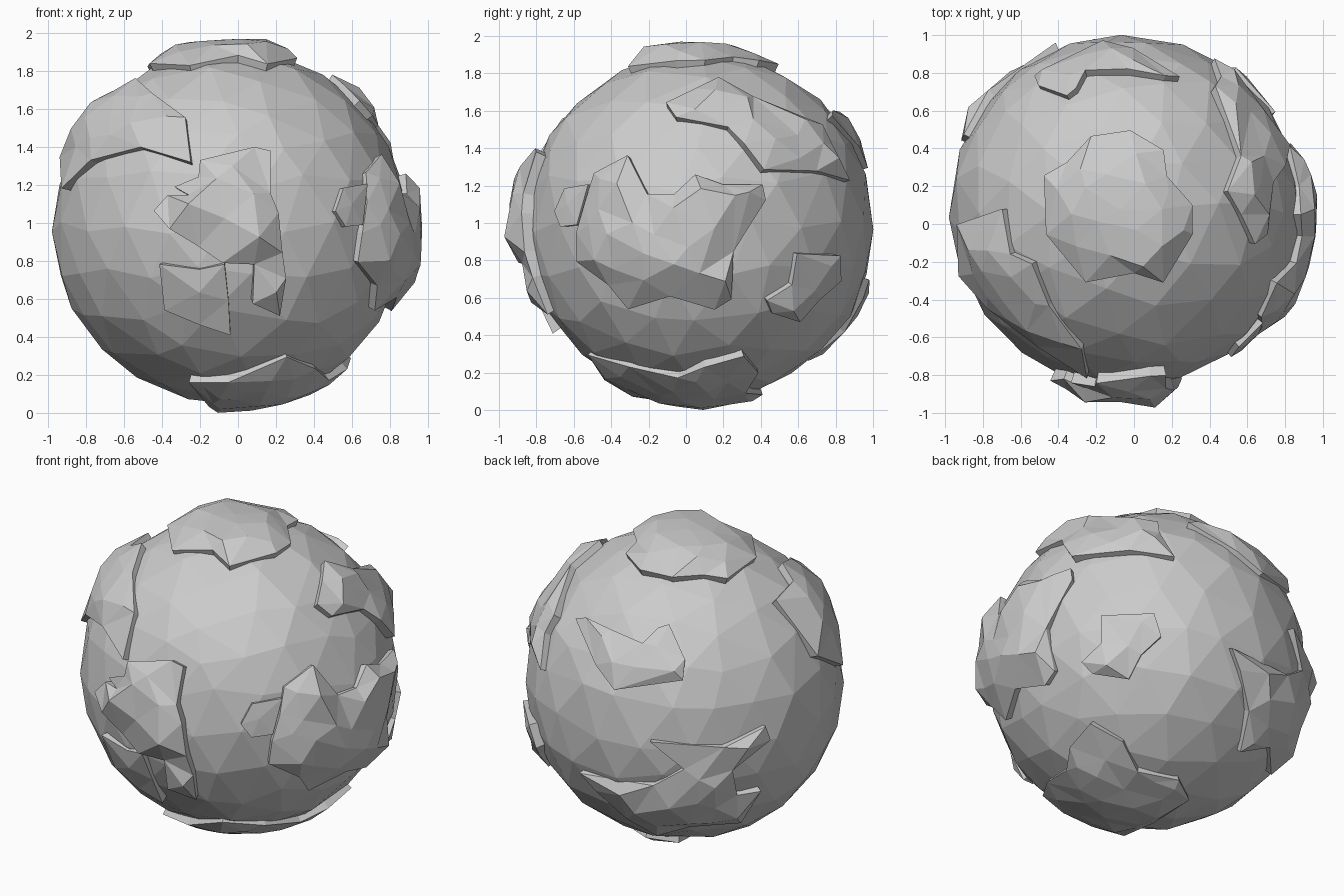
import bpy, bmesh, math, random
from mathutils import Vector
from mathutils.geometry import delaunay_2d_cdt, intersect_point_line

if "Cube" in bpy.data.objects:
    bpy.data.objects.remove(bpy.data.objects["Cube"])

random.seed(4)
C = Vector((-0.04, 0.07, 0.98))   # globe centre
R = 0.932                          # globe radius


def finish(bm, name):
    me = bpy.data.meshes.new(name)
    bm.to_mesh(me)
    bm.free()
    ob = bpy.data.objects.new(name, me)
    bpy.context.collection.objects.link(ob)


def direction(az, el, u, v):
    """Point (u, v) drawn on the globe as seen from azimuth/elevation -> unit direction."""
    a, e = math.radians(az), math.radians(el)
    dh = Vector((math.sin(a), -math.cos(a), 0))
    right = Vector((math.cos(a), math.sin(a), 0))
    up = -math.sin(e) * dh + Vector((0, 0, math.cos(e)))
    d = math.cos(e) * dh + Vector((0, 0, math.sin(e)))
    p = right * u + up * v + Vector((0, 0, 1)) - C
    p -= d * p.dot(d)
    if p.length < R:
        p += d * math.sqrt(R * R - p.length_squared)
    return p.normalized()


def land(name, az, el, outline, height, rim=0.03, step=0.17):
    dirs = [direction(az, el, u, v) for u, v in outline]
    n = sum(dirs, Vector()).normalized()
    ax = n.orthogonal().normalized()
    ay = n.cross(ax)
    pts = [Vector((d.dot(ax), d.dot(ay))) / d.dot(n) for d in dirs]
    k = len(pts)

    def rim_dist(p):
        best = 9
        for i in range(k):
            a, b = pts[i], pts[(i + 1) % k]
            q, t = intersect_point_line(p, a, b)
            q = a if t < 0 else b if t > 1 else Vector(q[:2])
            best = min(best, (p - Vector(q[:2])).length)
        return best

    # scattered hill points inside the coast
    hills = []
    m = int(1.5 / step)
    for i in range(-m, m + 1):
        for j in range(-m, m + 1):
            p = Vector((i + 0.5 * (j % 2) + random.uniform(-.25, .25),
                        j + random.uniform(-.25, .25))) * step
            if rim_dist(p) > 0.055:
                hills.append(p)
    vs, _, fs, *_ = delaunay_2d_cdt(pts + hills, [], [list(range(k))], 1, 1e-5)
    bm = bmesh.new()
    bv = [bm.verts.new(n + ax * p.x + ay * p.y) for p in vs]
    for f in fs:
        bm.faces.new([bv[i] for i in f])
    bmesh.ops.delete(bm, geom=[v for v in bm.verts if not v.link_faces], context='VERTS')
    for v in bm.verts:
        h = rim * random.uniform(.6, 1.3) if v.is_boundary else height * random.uniform(.5, 1)
        v.co = C + v.co.normalized() * (R + h)
    # coast wall going down into the water
    edges = [e for e in bm.edges if e.is_boundary]
    ext = bmesh.ops.extrude_edge_only(bm, edges=edges)
    for v in ext['geom']:
        if isinstance(v, bmesh.types.BMVert):
            v.co = C + (v.co - C).normalized() * (R - 0.05)
    bmesh.ops.recalc_face_normals(bm, faces=bm.faces)
    finish(bm, name)


def px(cx, pts):
    return [((x - cx) / 167, (671 - y) / 167) for x, y in pts]


def side(pts):
    return [(u, z - 1) for u, z in pts]


# ocean globe
bm = bmesh.new()
bmesh.ops.create_icosphere(bm, subdivisions=3, radius=R)
for v in bm.verts:
    j = Vector([random.uniform(-.045, .045) for _ in range(3)])
    v.co = C + (v.co + j).normalized() * (R + random.uniform(-.004, .01))
finish(bm, "ocean")

# front lands
land("front_land", 0, 0, side([
    (-.42, 1.06), (-.36, 1.14), (-.25, 1.14), (-.32, 1.18), (-.2, 1.23), (-.19, 1.31), (.08, 1.38),
    (.16, 1.36), (.16, 1.15), (.2, 1.05), (.22, .85), (.24, .72), (.21, .53), (.07, .6), (.08, .79),
    (-.08, .8), (-.2, .88), (-.34, .97)]), .13, .05)
land("front_lower_island", 0, 0, side([
    (-.4, .79), (-.2, .76), (-.07, .79), (-.05, .6), (-.04, .43), (-.2, .48), (-.38, .55)]), .06)
land("small_island", 0, 0, side([(.5, 1.06), (.54, 1.18), (.66, 1.2), (.64, .99), (.55, .98)]), .03, .025)
# right side lands
land("right_land", 90, 0, side([
    (-.57, .8), (-.57, .95), (-.53, 1.1), (-.48, 1.26), (-.3, 1.35), (-.2, 1.15), (-.06, 1.15),
    (.05, 1.25), (.2, 1.2), (.4, 1.2), (.42, 1.12), (.25, .85), (.24, .6), (.15, .55), (-.08, .62),
    (-.3, .55), (-.4, .68)]), .1)
land("right_upper_land", 90, 0, side([
    (-.1, 1.62), (.05, 1.7), (.17, 1.75), (.35, 1.65), (.7, 1.5), (.75, 1.4), (.85, 1.22), (.68, 1.27),
    (.4, 1.27), (.3, 1.4), (.22, 1.5), (-.05, 1.55)]), .08, .04)
land("right_lower_island", 90, 0, side([
    (.42, .6), (.55, .68), (.58, .84), (.8, .83), (.8, .7), (.7, .6), (.6, .48), (.45, .53)]), .07)
# polar lands
land("north_land", 0, 90, [
    (-.22, .45), (-.02, .48), (.15, .38), (.17, .25), (.3, .1), (.3, -.05), (.15, -.3), (0, -.25),
    (-.25, -.3), (-.45, -.05), (-.46, .25), (-.35, .32)], .08, .03)
land("south_land", 0, -90, [(x, -y) for x, y in [
    (.25, -.51), (.4, -.3), (.46, -.04), (.55, .1), (.57, .3), (.4, .38), (.23, .31), (0, .4),
    (-.16, .3), (-.15, 0), (-.25, -.38), (-.05, -.42)]], .05)
# left and back lands
land("left_upper_land", 0, 90, [
    (-.24, -.78), (-.5, -.63), (-.75, -.43), (-.89, -.26), (-.9, 0), (-.68, .08), (-.63, -.15),
    (-.52, -.2), (-.44, -.42), (-.27, -.64)], .08, .035)
land("back_upper_land", 215, 25, px(686, [
    (582, 622), (592, 621), (615, 632), (645, 645), (660, 630), (670, 627), (685, 660), (683, 680),
    (618, 689), (600, 665)]), .07, .035)
land("back_lower_land", 215, 25, px(686, [
    (585, 768), (655, 780), (684, 765), (652, 738), (722, 743), (762, 724), (767, 737), (730, 765),
    (735, 790), (757, 785), (738, 815), (690, 820), (660, 828), (630, 810), (600, 785)]), .08)
